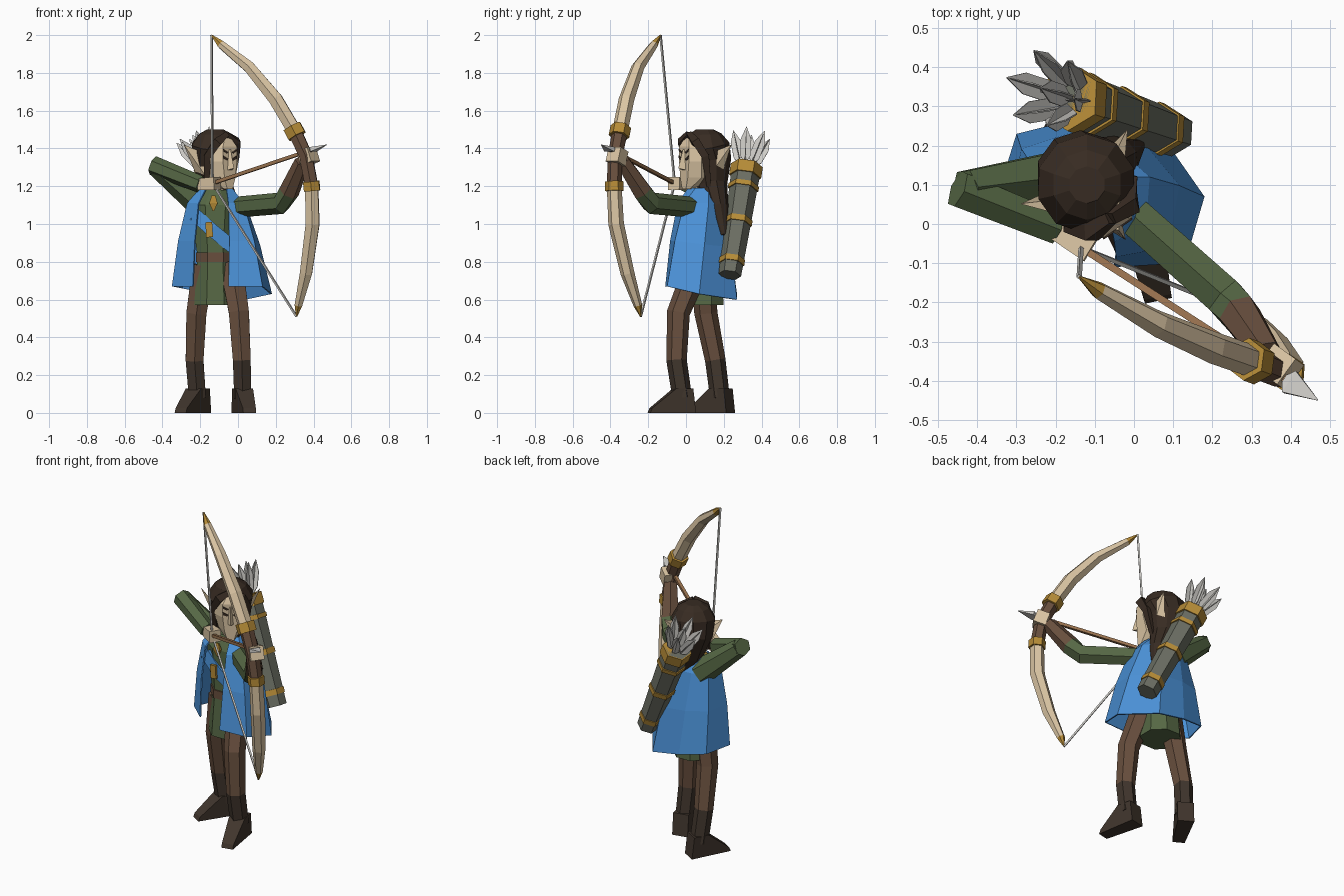
import bpy, bmesh
from math import sin, cos, pi, radians
from mathutils import Vector, Matrix

cube = bpy.data.objects.get("Cube")
if cube:
    bpy.data.objects.remove(cube)


def material(name, red, green, blue):
    color = [(c / 255) ** 2.2 for c in (red, green, blue)] + [1]
    mat = bpy.data.materials.new(name)
    mat.use_nodes = True
    mat.diffuse_color = color
    mat.node_tree.nodes["Principled BSDF"].inputs["Base Color"].default_value = color
    return mat


BLUE = material("cloak blue", 76, 144, 214)
GREEN = material("tunic green", 86, 103, 70)
BROWN = material("leather brown", 104, 80, 64)
BOOT = material("boot brown", 66, 56, 48)
HAIR = material("hair brown", 58, 47, 39)
PALE = material("pale skin and wood", 218, 196, 162)
SHAFT = material("shaft tan", 152, 114, 80)
GOLD = material("gold", 180, 138, 58)
QUIVER = material("quiver grey", 106, 109, 98)
STEEL = material("light grey", 206, 204, 199)


def skin(name, rings, mats, closed=True):
    """Join rings of points into a surface; mats has one entry per band, or one for all."""
    bm = bmesh.new()
    loops = [[bm.verts.new(p) for p in ring] for ring in rings]
    used = list(dict.fromkeys(mats))
    n = len(loops[0])
    for k in range(len(loops) - 1):
        for i in range(n if closed else n - 1):
            j = (i + 1) % n
            face = bm.faces.new((loops[k][i], loops[k][j], loops[k + 1][j], loops[k + 1][i]))
            face.material_index = used.index(mats[min(k, len(mats) - 1)])
    if closed:
        bm.faces.new(loops[0]).material_index = used.index(mats[0])
        bm.faces.new(loops[-1]).material_index = used.index(mats[-1])
    bmesh.ops.recalc_face_normals(bm, faces=bm.faces)
    mesh = bpy.data.meshes.new(name)
    bm.to_mesh(mesh)
    bm.free()
    for mat in used:
        mesh.materials.append(mat)
    obj = bpy.data.objects.new(name, mesh)
    bpy.context.collection.objects.link(obj)
    return obj


def loft(name, path, radii, mats, sides=6, ref=(0, 1, 0)):
    """Sweep a polygon along a path; a radius is a number or a (side, up) pair."""
    path = [Vector(p) for p in path]
    radii = radii if isinstance(radii, list) else [radii] * len(path)
    rings = []
    for k, p in enumerate(path):
        along = (path[min(k + 1, len(path) - 1)] - path[max(k - 1, 0)]).normalized()
        side = Vector(ref).cross(along).normalized()
        up = along.cross(side)
        a, b = radii[k] if isinstance(radii[k], tuple) else (radii[k], radii[k])
        turns = [2 * pi * (i + 0.5) / sides for i in range(sides)]
        rings.append([p + (side * a * cos(t) + up * b * sin(t)) / cos(pi / sides) for t in turns])
    return skin(name, rings, mats if isinstance(mats, list) else [mats])


UP = (0, 0, 1)

# Tunic, belt and shoulder sash
middle = (-0.12, 0.09)
loft("tunic", [(*middle, z) for z in (0.57, 0.83, 1.1, 1.18)],
     [(0.112, 0.11), (0.095, 0.09), (0.13, 0.09), (0.06, 0.05)], GREEN, 8)
loft("belt", [(*middle, z) for z in (0.8, 0.85)], (0.103, 0.097), BROWN, 8)
loft("sash", [(-0.23, 0.015, 1.05), (-0.14, -0.002, 0.97), (-0.03, 0.01, 0.88)],
     (0.035, 0.012), BLUE, 4)
loft("sash_buckle", [(-0.155, -0.019, 1.01), (-0.15, -0.019, 0.93)], (0.018, 0.008), GOLD, 4)
loft("brooch", [(-0.13, -0.015, z) for z in (1.07, 1.11, 1.15)],
     [(0.004, 0.004), (0.022, 0.01), (0.01, 0.004)], GOLD, 4)

# Cloak, open at the front
collar = [(-0.17, 0.03), (-0.2, 0.06), (-0.19, 0.13), (-0.15, 0.15),
          (-0.09, 0.15), (-0.04, 0.12), (-0.03, 0.05), (-0.06, 0.01)]
shoulder = [(-0.21, -0.02), (-0.27, 0.04), (-0.26, 0.15), (-0.17, 0.19),
            (-0.05, 0.2), (0.04, 0.12), (0.03, -0.01), (-0.05, -0.045)]
hem = [(-0.24, -0.03, 0.67), (-0.35, 0.07, 0.67), (-0.3, 0.23, 0.66), (-0.14, 0.27, 0.63),
       (0.04, 0.27, 0.6), (0.18, 0.07, 0.63), (0.13, -0.1, 0.67), (-0.05, -0.11, 0.67)]
collar = [Vector((*p, 1.19)) for p in collar]
shoulder = [Vector((*p, 1.11)) for p in shoulder]
hem = [Vector(p) for p in hem]
core = Vector((*middle, 0.93))
waist = [core.lerp(a.lerp(b, 0.45), 1.06) for a, b in zip(shoulder, hem)]
cloak = skin("cloak", [collar, shoulder, waist, hem], [BLUE], False)
cloak.modifiers.new("thickness", "SOLIDIFY").thickness = 0.008

# Legs and boots
legs = {
    "left": ([(-0.035, 0.06, 0.78), (0.005, -0.04, 0.53), (0.02, -0.05, 0.28), (0.025, -0.02, 0.08)], 12),
    "right": ([(-0.18, 0.09, 0.78), (-0.22, 0.105, 0.53), (-0.23, 0.155, 0.28), (-0.215, 0.18, 0.08)], -30),
}
for label, (path, heading) in legs.items():
    loft(label + "_leg", path, [0.06, 0.053, 0.047, 0.045], [BROWN, BROWN, BOOT])
    place = Matrix.Translation((path[3][0], path[3][1], 0)) @ Matrix.Rotation(radians(heading), 4, "Z")
    profile = [(0.065, 0, 0.047), (0.05, 0.13, 0.047), (-0.04, 0.13, 0.047),
               (-0.17, 0.025, 0.035), (-0.18, 0, 0.035)]
    skin(label + "_foot", [[place @ Vector((s * w, y, z)) for y, z, w in profile] for s in (-1, 1)], [BOOT])

# Arms and hands
loft("left_arm", [(0, 0.02, 1.09), (0.23, -0.185, 1.11), (0.27, -0.23, 1.17), (0.34, -0.335, 1.33)],
     [0.048, 0.05, 0.048, 0.036], [GREEN, GREEN, BROWN], 6, UP)
loft("left_hand", [(0.345, -0.345, 1.345), (0.4, -0.385, 1.37)], 0.04, PALE, 4, UP)
loft("right_upper_arm", [(-0.19, 0.12, 1.1), (-0.43, 0.09, 1.3)], [0.065, 0.045], GREEN, 6, UP)
loft("right_forearm", [(-0.45, 0.09, 1.31), (-0.2, -0.01, 1.21)], [0.045, 0.04], GREEN, 6, UP)
loft("right_hand", [(-0.2, -0.01, 1.21), (-0.11, -0.065, 1.215)], [0.03, 0.035], PALE, 4, UP)

# Head, turned toward the aim, with a wedge-shaped face
turn = Matrix.Translation((-0.12, 0.1, 0)) @ Matrix.Rotation(radians(35), 4, "Z")


def head_part(name, rings, mat):
    return skin(name, [[turn @ Vector(p) for p in ring] for ring in rings], [mat])


# Height, front half-width, side half-width, front depth, side depth, back depth
levels = [(1.185, 0.018, 0.024, -0.135, -0.115, -0.09), (1.245, 0.035, 0.07, -0.135, -0.07, 0.03),
          (1.33, 0.045, 0.09, -0.135, -0.085, 0.05), (1.41, 0.045, 0.085, -0.135, -0.08, 0.05),
          (1.455, 0.02, 0.05, -0.115, -0.07, 0.05)]
head_part("face", [[(front, y, z), (wide, mid, z), (wide * 0.8, back, z),
                    (-wide * 0.8, back, z), (-wide, mid, z), (-front, y, z)]
                   for z, front, wide, y, mid, back in levels], PALE)
loft("neck", [(-0.12, 0.1, 1.1), (-0.115, 0.09, 1.25)], 0.045, PALE)
head_part("nose", [[(-0.018, -0.13, 1.285), (0.018, -0.13, 1.285), (0, -0.172, 1.295)],
                   [(-0.01, -0.13, 1.395), (0.01, -0.13, 1.395), (0, -0.142, 1.395)]], PALE)
for side, label in ((1, "left"), (-1, "right")):
    head_part(label + "_ear", [[(side * 0.085, -0.04, 1.37), (side * 0.085, -0.025, 1.26),
                                (side * 0.1, 0.045, 1.275), (side * 0.115, 0.03, 1.37)],
                               [(side * 0.165, 0.055 + d, 1.42 + d) for d in (0, 0.001, 0.002, 0.003)]], PALE)
    for part, z, drop in (("eye", 1.355, 0.018), ("eyebrow", 1.39, 0.013)):
        head_part(label + "_" + part, [[(side * 0.012, y, z - 0.01), (side * 0.045, y, z + 0.008),
                                        (side * 0.042, y, z + 0.008 - drop), (side * 0.02, y, z - 0.01 - drop / 2)]
                                       for y in (-0.134, -0.139)], HAIR)
    # Strand running from the parting to the temple and down beside the ear
    strand = [(0, -0.105, 1.475), (0.06, -0.105, 1.435), (0.09, -0.06, 1.36), (0.08, -0.03, 1.2)]
    loft(label + "_hair_strand", [turn @ Vector((side * x, y, z)) for x, y, z in strand],
         [0.014, 0.022, 0.02, 0.012], HAIR, 4)

# Hair sweeping down over the left shoulder
loft("hair", [(-0.12, 0.1, 1.5), (-0.12, 0.1, 1.475), (-0.122, 0.103, 1.41), (-0.135, 0.125, 1.33),
              (-0.11, 0.135, 1.2), (-0.045, 0.165, 1.08), (0.01, 0.2, 0.94)],
     [0.045, 0.085, 0.122, 0.11, 0.08, 0.058, 0.018], HAIR, 10)

# Bow with gold fittings
bow = [(-0.14, -0.135, 2), (-0.09, -0.17, 1.95), (0.06, -0.255, 1.83), (0.2, -0.315, 1.66), (0.3, -0.35, 1.49),
       (0.36, -0.375, 1.36), (0.39, -0.38, 1.2), (0.395, -0.37, 1), (0.36, -0.31, 0.74),
       (0.32, -0.255, 0.57), (0.31, -0.24, 0.51)]
AIM = (0.82, -0.56, 0.1)
loft("bow", bow, [0.003, 0.02, 0.03, 0.036, 0.036, 0.034, 0.034, 0.036, 0.032, 0.02, 0.003],
     [GOLD, PALE, PALE, PALE, BROWN, BROWN, PALE, PALE, PALE, GOLD], 6, AIM)
for label, k, size in (("upper", 4, 0.048), ("lower", 6, 0.042)):
    here = Vector(bow[k])
    along = (Vector(bow[k - 1]) - Vector(bow[k + 1])).normalized() * size * 0.6
    loft(label + "_bow_band", [here - along, here + along], size, GOLD, 6, AIM)

# Drawn string and nocked arrow
nock = Vector((-0.135, -0.06, 1.215))
for label, end in (("upper", bow[0]), ("lower", bow[-1])):
    loft(label + "_string", [nock, end], 0.005, STEEL, 4, AIM)
tip = Vector((0.47, -0.45, 1.42))
neck = nock.lerp(tip, 0.86)
loft("arrow_shaft", [nock, neck], 0.009, SHAFT, 4, UP)
loft("arrow_head", [neck, neck.lerp(tip, 0.15), tip], [(0.01, 0.008), (0.032, 0.012), 0.001], STEEL, 4, UP)

# Quiver, bands and fletchings
base, mouth = Vector((0.1, 0.232, 0.73)), Vector((-0.165, 0.322, 1.31))
axis = (mouth - base).normalized()
loft("quiver", [base, mouth], [0.052, 0.068], QUIVER, 6)
for label, low, high in (("bottom", 0.1, 0.15), ("middle", 0.46, 0.51), ("top", 0.78, 0.82), ("rim", 0.9, 1)):
    loft(label + "_quiver_band", [base.lerp(mouth, low), base.lerp(mouth, high)],
         0.056 + 0.018 * high, GOLD, 6)
across = axis.orthogonal().normalized()
for i in range(7):
    out = Matrix.Rotation(2 * pi * i / 6, 3, axis) @ across if i < 6 else Vector()
    start = mouth + out * 0.035
    end = mouth + axis * 0.18 + out * 0.1
    for flat in ((0.028, 0.002), (0.002, 0.028)):
        loft("fletching", [start, start.lerp(end, 0.2), start.lerp(end, 0.65), end],
             [0.004, flat, flat, 0.001], STEEL, 4)
